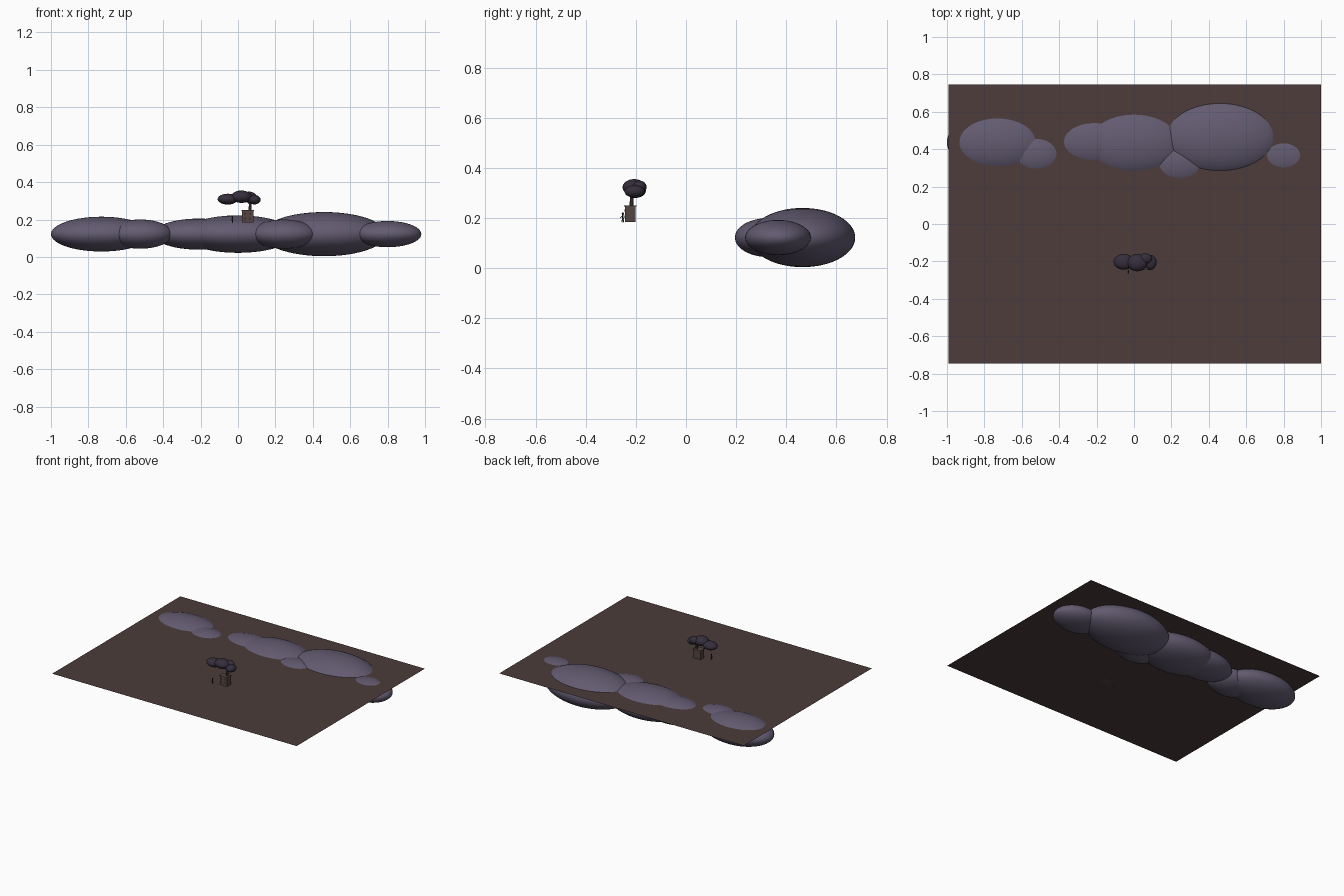
import bpy
from math import radians
from mathutils import Vector

old = bpy.data.objects.get("Cube")
if old:
    bpy.data.objects.remove(old, do_unlink=True)


def material(name, rgb):
    mat = bpy.data.materials.new(name)
    mat.use_nodes = True
    colour = (*rgb, 1)
    mat.diffuse_color = colour
    mat.node_tree.nodes["Principled BSDF"].inputs["Base Color"].default_value = colour
    return mat


EARTH = material("brown earth", (0.072, 0.045, 0.043))
HILL = material("dusky violet", (0.125, 0.105, 0.165))
LEAF = material("dark plum leaves", (0.036, 0.027, 0.045))
STONE = material("brown stone", (0.09, 0.06, 0.052))
BARK = material("dark bark", (0.03, 0.02, 0.022))


def finish(name, mat, smooth=False):
    ob = bpy.context.object
    ob.name = name
    ob.data.materials.append(mat)
    if smooth:
        bpy.ops.object.shade_smooth_by_angle(angle=radians(40))
    return ob


def ellipsoid(name, centre, radii, mat, segments=48):
    bpy.ops.mesh.primitive_uv_sphere_add(
        segments=segments, ring_count=segments // 2, location=centre)
    bpy.context.object.scale = radii
    bpy.ops.object.transform_apply(location=False, rotation=False, scale=True)
    return finish(name, mat, True)


def box(name, centre, size, mat):
    bpy.ops.mesh.primitive_cube_add(size=1, location=centre)
    bpy.context.object.scale = size
    return finish(name, mat)


def rod(name, start, end, r1, r2, mat):
    a, b = Vector(start), Vector(end)
    bpy.ops.mesh.primitive_cone_add(
        vertices=12, radius1=r1, radius2=r2, depth=(b - a).length,
        location=(a + b) / 2, rotation=(b - a).to_track_quat("Z", "Y").to_euler())
    return finish(name, mat, True)


# Ground sheet
GROUND = 0.183
bpy.ops.mesh.primitive_plane_add(size=1, location=(0.004, 0, GROUND))
bpy.context.object.scale = (1.99, 1.49, 1)
finish("ground", EARTH)

# Row of hills passing through the ground: x, y, then radii
hills = [
    (-0.73, 0.437, 0.27, 0.169, 0.093),
    (-0.522, 0.375, 0.172, 0.128, 0.078),
    (-0.21, 0.44, 0.243, 0.147, 0.083),
    (0.0, 0.435, 0.30, 0.189, 0.10),
    (0.46, 0.465, 0.333, 0.21, 0.118),
    (0.245, 0.33, 0.18, 0.135, 0.078),
    (0.80, 0.367, 0.18, 0.131, 0.07),
]
for i, (x, y, rx, ry, rz) in enumerate(hills, 1):
    ellipsoid(f"hill_{i}", (x, y, 0.122), (rx, ry, rz), HILL, 64)

# Stone pedestal with a thin cap and small dark openings
PX, PY = 0.052, -0.222
box("pedestal", (PX, PY, 0.215), (0.06, 0.043, 0.064), STONE)
box("pedestal_cap", (PX, PY, 0.248), (0.065, 0.049, 0.005), STONE)
for sx in (-1, 1):
    for z in (0.205, 0.23):
        box("pedestal_opening", (PX + sx * 0.014, PY - 0.022, z),
            (0.007, 0.002, 0.009), BARK)

# Tree on the pedestal
rod("trunk", (0.064, -0.218, 0.247), (0.066, -0.215, 0.305), 0.008, 0.006, BARK)
rod("branch", (0.065, -0.215, 0.285), (0.02, -0.205, 0.315), 0.005, 0.004, BARK)
crown = [
    (-0.055, -0.202, 0.309, 0.054, 0.042, 0.029),
    (0.018, -0.207, 0.322, 0.055, 0.046, 0.033),
    (0.06, -0.185, 0.323, 0.038, 0.028, 0.026),
    (0.088, -0.205, 0.306, 0.033, 0.04, 0.025),
]
for i, (x, y, z, *radii) in enumerate(crown, 1):
    ellipsoid(f"crown_{i}", (x, y, z), radii, LEAF, 32)

# Tiny standing figure beside the pedestal
FX, FY = -0.03, -0.252
for side in (-1, 1):
    rod("figure_leg", (FX, FY + side * 0.004, GROUND), (FX, FY, 0.2), 0.002, 0.0025, BARK)
rod("figure_body", (FX, FY, 0.196), (FX, FY, 0.213), 0.004, 0.003, BARK)
rod("figure_arm", (FX, FY, 0.209), (FX, FY - 0.011, 0.2), 0.0018, 0.0015, BARK)
ellipsoid("figure_head", (FX, FY, 0.217), (0.0045, 0.0045, 0.005), BARK, 12)
